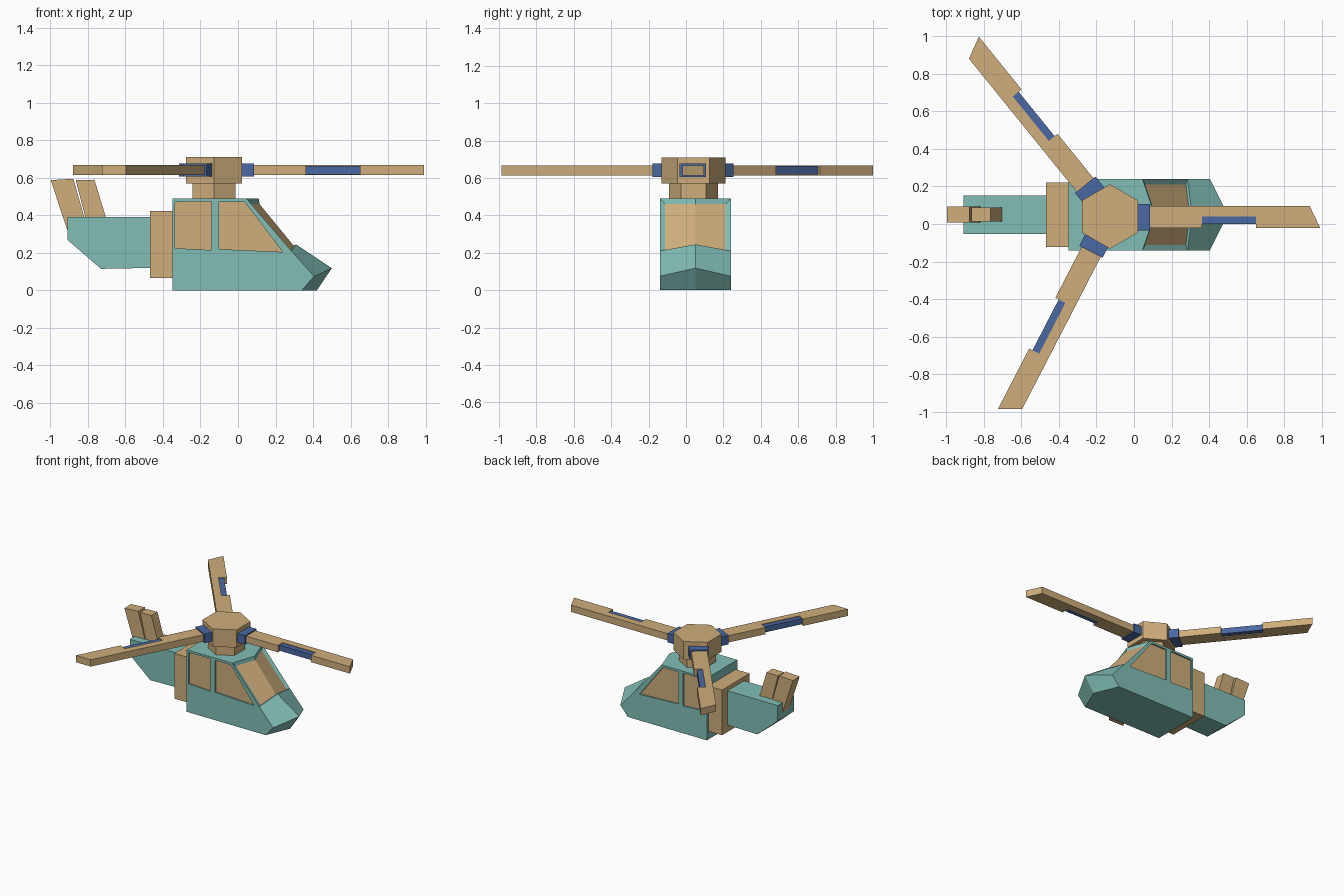
import bpy, bmesh, math
from mathutils import Matrix, Vector

if "Cube" in bpy.data.objects:
    bpy.data.objects.remove(bpy.data.objects["Cube"])


def material(name, rgb):
    m = bpy.data.materials.new(name)
    m.diffuse_color = (*rgb, 1)
    m.use_nodes = True
    m.node_tree.nodes["Principled BSDF"].inputs["Base Color"].default_value = m.diffuse_color
    return m


TEAL = material("teal", (0.223, 0.515, 0.468))
TAN = material("tan", (0.62, 0.42, 0.20))
BLUE = material("blue", (0.07, 0.14, 0.36))
MID_Y = 0.05                      # fuselage centre plane
HUB = Vector((-0.128, 0.04, 0))   # rotor axis


def loft(bm, sections):
    """Skin equal-length loops of 3D points; returns the rings of side faces."""
    rings = [[bm.verts.new(p) for p in s] for s in sections]
    n = len(rings[0])
    sides = []
    for a, b in zip(rings, rings[1:]):
        sides.append([bm.faces.new((a[i], a[(i + 1) % n], b[(i + 1) % n], b[i]))
                      for i in range(n)])
    bm.faces.new(rings[0])
    bm.faces.new(rings[-1])
    bmesh.ops.recalc_face_normals(bm, faces=bm.faces[:])
    return sides


def finish(bm, name, *mats):
    me = bpy.data.meshes.new(name)
    bm.to_mesh(me)
    bm.free()
    for m in mats:
        me.materials.append(m)
    ob = bpy.data.objects.new(name, me)
    bpy.context.collection.objects.link(ob)
    return ob


def side_prism(name, profile, half_width, mat):
    """XZ profile extruded across the fuselage."""
    bm = bmesh.new()
    loft(bm, [[(x, MID_Y + s * half_width, z) for x, z in profile] for s in (-1, 1)])
    return finish(bm, name, mat)


def plan_prism(name, outline, z0, z1, mat, matrix=Matrix()):
    """XY outline extruded upwards."""
    bm = bmesh.new()
    loft(bm, [[matrix @ Vector((x, y, z)) for x, y in outline] for z in (z0, z1)])
    return finish(bm, name, mat)


def rect(x0, x1, y0, y1):
    return [(x0, y0), (x1, y0), (x1, y1), (x0, y1)]


# Cabin with a V-shaped nose: side profile and centre profile
side = [(-0.35, 0), (0.34, 0), (0.405, 0.075), (0.285, 0.21), (0.045, 0.49), (-0.35, 0.49)]
centre = [(-0.35, 0), (0.42, 0), (0.50, 0.118), (0.31, 0.245), (0.11, 0.49), (-0.35, 0.49)]
bm = bmesh.new()
rings = loft(bm, [[(x, y, z) for x, z in prof] for prof, y in
                  ((side, -0.14), (centre, MID_Y), (side, 0.24))])

# Recessed windscreen on the two sloping faces, running down to the nose
screen = [ring[3] for ring in rings]
bmesh.ops.inset_region(bm, faces=screen, thickness=0.026, depth=-0.014, use_even_offset=True)
for f in screen:
    f.material_index = 1
for v in {v for f in screen for v in f.verts}:
    if v.co.z < 0.35:
        v.co += Vector((0.015, 0, -0.0175))
cabin = finish(bm, "cabin", TEAL, TAN)

# Side windows, cut as shallow recesses with tan floors
windows = [
    [(-0.335, 0.225), (-0.142, 0.215), (-0.142, 0.475), (-0.335, 0.472)],
    [(-0.102, 0.22), (0.238, 0.205), (0.035, 0.472), (-0.102, 0.472)],
]
bm = bmesh.new()
for prof in windows:
    for y0, y1 in ((-0.2, -0.129), (0.229, 0.3)):
        loft(bm, [[(x, y, z) for x, z in prof] for y in (y0, y1)])
for f in bm.faces:
    f.material_index = int(abs(f.normal.y) > 0.9)
cutter = finish(bm, "window_cutter", TEAL, TAN)
cutter.hide_render = True
cutter.display_type = 'WIRE'
mod = cabin.modifiers.new("windows", 'BOOLEAN')
mod.operation = 'DIFFERENCE'
mod.solver = 'EXACT'
mod.object = cutter

# Rear collar, tail boom and the two swept fins
side_prism("rear_collar", rect(-0.47, -0.345, 0.065, 0.422), 0.172, TAN)
side_prism("tail_boom", [(-0.46, 0.39), (-0.908, 0.39), (-0.908, 0.268),
                         (-0.73, 0.115), (-0.46, 0.12)], 0.103, TEAL)
side_prism("rear_fin", [(-0.998, 0.588), (-0.878, 0.595), (-0.815, 0.375),
                        (-0.90, 0.29)], 0.042, TAN)
side_prism("front_fin", [(-0.865, 0.588), (-0.765, 0.59), (-0.70, 0.375),
                         (-0.81, 0.375)], 0.038, TAN)


# Rotor mast and hub (six-sided)
def hexagon(r):
    return [(HUB.x + r * math.sin(i * math.pi / 3), HUB.y + r * math.cos(i * math.pi / 3))
            for i in range(6)]


plan_prism("rotor_mast", hexagon(0.132), 0.485, 0.575, TAN)
plan_prism("rotor_hub", hexagon(0.172), 0.57, 0.71, TAN)

# Rotor blades: notched tan blade, blue insert in the notch, blue cuff at the root
blade = [(0.10, -0.06), (0.49, -0.06), (0.49, 0.0), (0.778, 0.0), (0.778, -0.06),
         (1.12, -0.06), (1.065, 0.055), (0.10, 0.055)]
for i, (angle, stretch) in enumerate(((0, 1), (129, 1.058), (242.7, 1.058)), 1):
    place = Matrix.Translation(HUB) @ Matrix.Rotation(math.radians(angle), 4, 'Z')
    longer = place @ Matrix.Diagonal((stretch, 1, 1, 1))
    plan_prism(f"blade_{i}", blade, 0.614, 0.668, TAN, longer)
    plan_prism(f"blade_insert_{i}", rect(0.485, 0.783, -0.04, 0.002), 0.619, 0.663, BLUE, longer)
    plan_prism(f"blade_cuff_{i}", rect(0.12, 0.214, -0.074, 0.066), 0.606, 0.677, BLUE, place)
